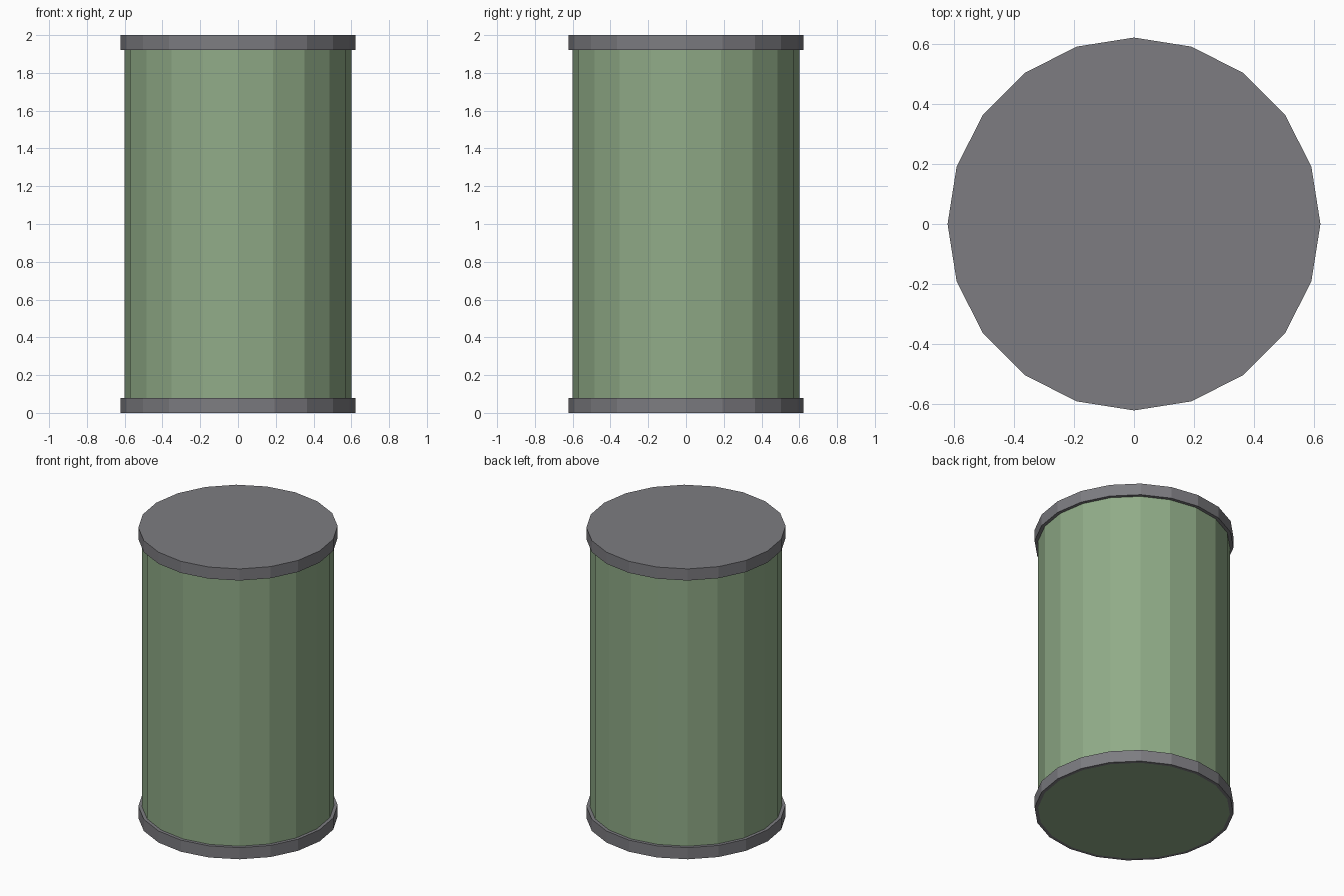
import bpy
import bmesh

SIDES = 20
BODY_R, RIM_R = 0.6, 0.622
HEIGHT, RIM_H = 2.0, 0.08

cube = bpy.data.objects.get("Cube")
if cube:
    bpy.data.objects.remove(cube, do_unlink=True)


def make_material(name, rgb):
    mat = bpy.data.materials.new(name)
    mat.use_nodes = True
    color = (*rgb, 1.0)
    mat.diffuse_color = color
    mat.node_tree.nodes["Principled BSDF"].inputs["Base Color"].default_value = color
    return mat


green = make_material("sage_green", (0.28, 0.41, 0.245))
grey = make_material("dark_grey", (0.205, 0.203, 0.22))


def drum(name, radius, z0, z1, materials, base_inset=0.0):
    """Flat-shaded cylinder; an optional inset base takes the second material."""
    bm = bmesh.new()
    bmesh.ops.create_cone(bm, cap_ends=True, segments=SIDES, radius1=radius,
                          radius2=radius, depth=z1 - z0)
    bmesh.ops.translate(bm, verts=bm.verts, vec=(0, 0, (z0 + z1) / 2))
    if base_inset:
        base = min(bm.faces, key=lambda f: f.calc_center_median().z)
        bmesh.ops.inset_region(bm, faces=[base], thickness=base_inset)
        base.material_index = 1
    mesh = bpy.data.meshes.new(name)
    bm.to_mesh(mesh)
    bm.free()
    for mat in materials:
        mesh.materials.append(mat)
    obj = bpy.data.objects.new(name, mesh)
    bpy.context.collection.objects.link(obj)
    return obj


# Main body, ending inside both rims
drum("body", BODY_R, RIM_H / 2, HEIGHT - RIM_H / 2, [green])

# Rims; the underside shows the body's green base within a thin grey ring
drum("top_rim", RIM_R, HEIGHT - RIM_H, HEIGHT, [grey])
drum("bottom_rim", RIM_R, 0, RIM_H, [grey, green], base_inset=RIM_R - BODY_R)
